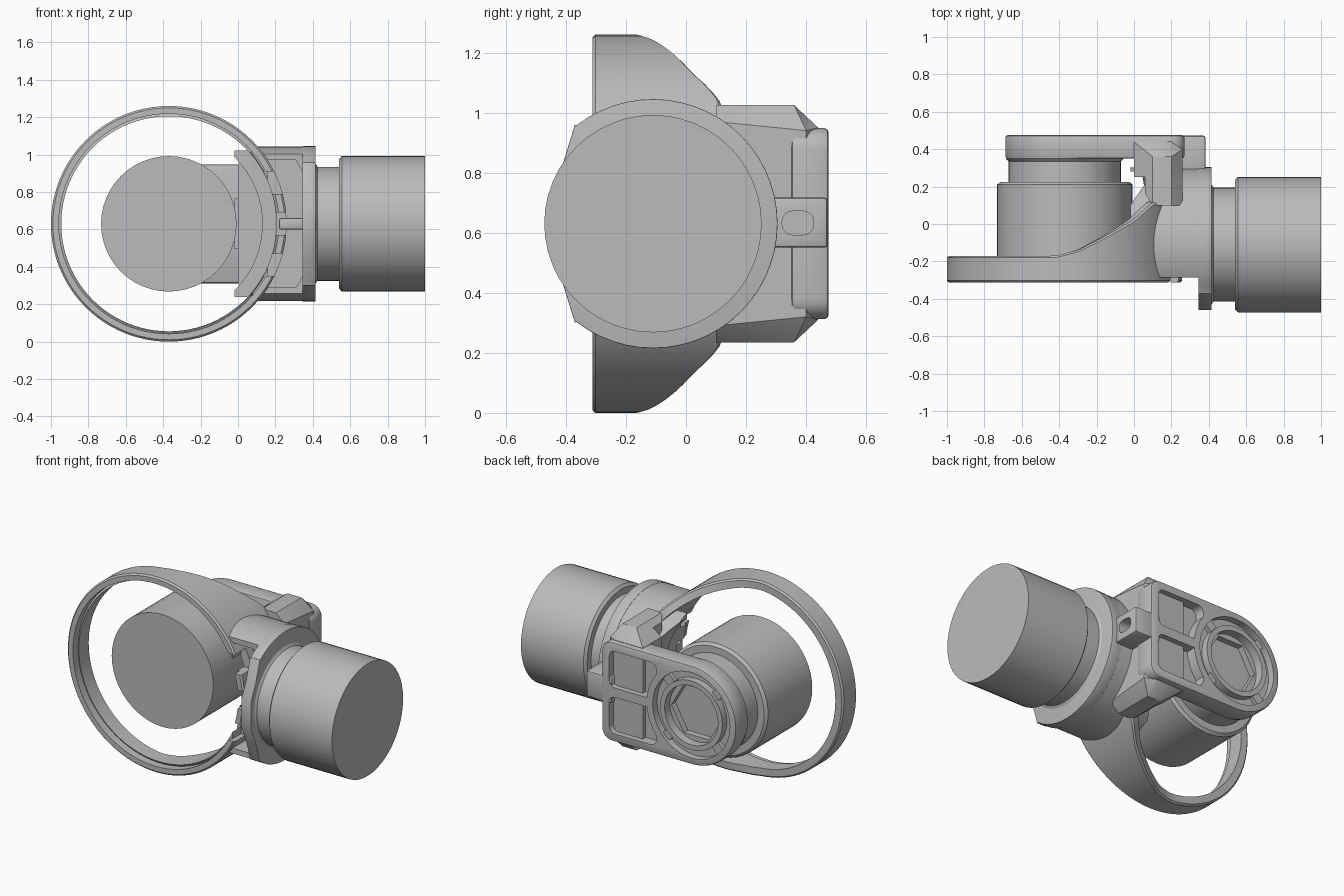
import bpy, bmesh
from math import pi, sin, cos, radians
from mathutils import Matrix, Vector

cube = bpy.data.objects.get("Cube")
if cube:
    bpy.data.objects.remove(cube)

grey = bpy.data.materials.new("plain_grey")
grey.use_nodes = True
grey.diffuse_color = (0.5, 0.5, 0.5, 1)
grey.node_tree.nodes["Principled BSDF"].inputs["Base Color"].default_value = (0.5, 0.5, 0.5, 1)

CX, CY, CZ = -0.37, -0.11, 0.63      # first axis x, second axis y, shared height


def finish(name, bm):
    bmesh.ops.recalc_face_normals(bm, faces=bm.faces)
    me = bpy.data.meshes.new(name)
    bm.to_mesh(me)
    bm.free()
    ob = bpy.data.objects.new(name, me)
    bpy.context.collection.objects.link(ob)
    me.materials.append(grey)
    return ob


def activate(ob):
    bpy.ops.object.select_all(action='DESELECT')
    ob.select_set(True)
    bpy.context.view_layer.objects.active = ob


def smooth(ob, angle=32):
    activate(ob)
    bpy.ops.object.shade_smooth_by_angle(angle=radians(angle))


def apply(ob, kind, **props):
    mod = ob.modifiers.new(kind.lower(), kind)
    for key, value in props.items():
        setattr(mod, key, value)
    activate(ob)
    bpy.ops.object.modifier_apply(modifier=mod.name)


def boolean(ob, cutter, operation='DIFFERENCE'):
    apply(ob, 'BOOLEAN', object=cutter, operation=operation, solver='EXACT')
    bpy.data.objects.remove(cutter)


def bevel(ob, width, segments=2):
    apply(ob, 'BEVEL', width=width, segments=segments, limit_method='ANGLE', angle_limit=radians(40))


def lathe(name, profile, axis, segs=48):
    """Closed turned solid; profile holds (radius, position along axis)."""
    bm = bmesh.new()
    rings = []
    for r, p in profile:
        ring = []
        for i in range(segs):
            a, b = r * cos(2 * pi * i / segs), r * sin(2 * pi * i / segs)
            ring.append(bm.verts.new((CX + a, p, CZ + b) if axis == 'Y' else (p, CY + a, CZ + b)))
        rings.append(ring)
    for low, high in zip(rings, rings[1:]):
        for i in range(segs):
            j = (i + 1) % segs
            bm.faces.new((low[i], low[j], high[j], high[i]))
    bm.faces.new(rings[0])
    bm.faces.new(rings[-1])
    return finish(name, bm)


def prism(name, outline, axis, lo, hi):
    """Extrude an outline: (x, z) along Y or (y, z) along X."""
    bm = bmesh.new()
    put = (lambda u, v, w: (u, w, v)) if axis == 'Y' else (lambda u, v, w: (w, u, v))
    face = bm.faces.new([bm.verts.new(put(u, v, lo)) for u, v in outline])
    new = bmesh.ops.extrude_face_region(bm, geom=[face])["geom"]
    shift = Vector(put(0, 0, hi - lo))
    bmesh.ops.translate(bm, vec=shift, verts=[v for v in new if isinstance(v, bmesh.types.BMVert)])
    return finish(name, bm)


def box(name, x, y, z):
    return prism(name, [(x[0], z[0]), (x[1], z[0]), (x[1], z[1]), (x[0], z[1])], 'Y', *y)


def arc(u, v, r, start, end, n):
    return [(u + r * cos(radians(start + (end - start) * i / n)),
             v + r * sin(radians(start + (end - start) * i / n))) for i in range(n + 1)]


def round_rect(u, v, r):
    pts = []
    for cu, cv, a in ((u[1] - r, v[1] - r, 0), (u[0] + r, v[1] - r, 90),
                      (u[0] + r, v[0] + r, 180), (u[1] - r, v[0] + r, 270)):
        pts += arc(cu, cv, r, a, a + 90, 5)
    return pts


# Two motors, each with a stepped neck
smooth(lathe("rear_mounted_motor", [(0.362, -0.24), (0.362, 0.21), (0.345, 0.225), (0.3, 0.225),
                                    (0.3, 0.335), (0.315, 0.35), (0.315, 0.365)], 'Y'))
smooth(lathe("side_motor", [(0.362, 1.0), (0.362, 0.555), (0.345, 0.54), (0.305, 0.54),
                            (0.305, 0.425), (0.32, 0.415), (0.32, 0.38)], 'X'))

# Guard ring: its wall deepens toward the housing
edge = [(-1.1, -0.17), (-0.42, -0.17), (-0.3, -0.14), (-0.15, -0.065), (0, 0.02), (0.1, 0.11), (0.3, 0.2)]


def back_edge(x):
    for (x0, y0), (x1, y1) in zip(edge, edge[1:]):
        if x <= x1:
            return y0 + (y1 - y0) * (x - x0) / (x1 - x0)


bm = bmesh.new()
segs, loops = 96, []
for i in range(segs):
    a = 2 * pi * i / segs
    yb = back_edge(CX + 0.63 * cos(a))
    section = [(0.62, -0.312), (0.63, -0.302), (0.63, yb - 0.01), (0.62, yb),
               (0.575, yb), (0.575, -0.27), (0.588, -0.26), (0.588, -0.312)]
    loops.append([bm.verts.new((CX + r * cos(a), y, CZ + r * sin(a))) for r, y in section])
for i in range(segs):
    p, q = loops[i], loops[(i + 1) % segs]
    for k in range(len(p)):
        m = (k + 1) % len(p)
        bm.faces.new((p[k], p[m], q[m], q[k]))
ring = finish("guard_ring", bm)
for dz in (-0.22, 0, 0.22):
    boolean(ring, box("notch", (0.1, 0.3), (-0.4, -0.2), (CZ + dz - 0.06, CZ + dz + 0.06)))
smooth(ring)

# Housing: drum behind the side motor, hollowed to clear the other motor
housing = lathe("housing", [(0.413, -0.02), (0.413, 0.37)], 'X', 64)
boolean(housing, box("front_trim", (-0.2, 0.5), (-0.8, -0.285), (0, 1.3)))
boolean(housing, lathe("ring_clearance", [(0.58, -0.7), (0.58, 0.02)], 'Y', 96))
boolean(housing, lathe("motor_clearance", [(0.5, -0.1), (0.5, 0.28)], 'Y', 96))
front_pocket = [(0.16, 0.29), (0.31, 0.29), (0.35, 0.36), (0.35, 0.9), (0.31, 0.97), (0.16, 0.97)]
boolean(housing, prism("front_pocket", front_pocket, 'Y', -0.6, -0.14))
smooth(housing)
rib = box("pocket_rib", (0.22, 0.37), (-0.285, -0.12), (0.6, 0.66))
bevel(rib, 0.01)
smooth(rib)

# Flange seat: round with a flattened front
half = [(-0.37, 0.33), (-0.41, 0.2), (-0.46, 0.09)]
outline = arc(CY, CZ, 0.415, -128, 128, 40)
outline += [(y, CZ + z) for y, z in half] + [(y, CZ - z) for y, z in reversed(half)]
flange = prism("motor_flange", outline, 'X', 0.345, 0.415)
bevel(flange, 0.022, 3)
smooth(flange, 40)

# Gusset block joining the housing and the back plate
bm = bmesh.new()
for s in (-1, 1):
    for x, y, z in ((0.0, 0.25, 0.32), (0.1, 0.1, 0.395), (0.1, 0.36, 0.395), (0.2, 0.1, 0.395),
                    (0.2, 0.36, 0.395), (0.0, 0.44, 0.32), (0.2, 0.44, 0.32), (0.26, 0.1, 0.34),
                    (0.26, 0.4, 0.31)):
        bm.verts.new((x, y, CZ + s * z))
bmesh.ops.convex_hull(bm, input=bm.verts)
gusset = finish("gusset_block", bm)
boolean(gusset, lathe("gusset_clearance", [(0.5, -0.5), (0.5, 0.25)], 'Y', 96))
boolean(gusset, box("gap", (-0.2, 0.06), (-0.2, 0.25), (0, 1.3)))
bevel(gusset, 0.006, 1)
smooth(gusset)

# Back plate with round hub end, pockets and bearing recess
corner = 0.07
shape = arc(CX, CZ, 0.318, 90, 270, 32)
shape += arc(0.27 - corner, CZ - 0.318 + corner, corner, -90, 0, 6)
shape += arc(0.27 - corner, CZ + 0.318 - corner, corner, 0, 90, 6)
plate = prism("back_plate", shape, 'Y', 0.35, 0.475)
bevel(plate, 0.014, 2)
hub = lathe("groove", [(0.275, 0.43), (0.275, 0.6)], 'Y')
boolean(hub, lathe("groove_core", [(0.222, 0.3), (0.222, 0.7)], 'Y'))
boolean(plate, hub)
boolean(plate, lathe("bore", [(0.19, 0.375), (0.19, 0.6)], 'Y'))
for s in (-1, 1):
    z = sorted((CZ + s * 0.03, CZ + s * 0.265))
    pocket = prism("pocket", round_rect((-0.12, 0.215), z, 0.04), 'Y', 0.41, 0.6)
    boolean(pocket, lathe("hub_keep", [(0.318, 0.3), (0.318, 0.7)], 'Y'))
    boolean(plate, pocket)
smooth(plate)

# Small tabs spaced around the hub groove, and a hexagonal socket in the bore
for i in range(4):
    a = pi / 4 + i * pi / 2
    tab = box("hub_tab_%d" % (i + 1), (0.22, 0.28), (0.42, 0.455), (-0.03, 0.03))
    tab.data.transform(Matrix.Translation((CX, 0, CZ)) @ Matrix.Rotation(a, 4, 'Y'))
socket = lathe("bore_socket", [(0.195, 0.37), (0.195, 0.42)], 'Y')
boolean(socket, lathe("socket_hole", [(0.18, 0.38), (0.18, 0.5)], 'Y', 6))
smooth(socket)

# Slotted lug beside the plate
lug = box("slotted_lug", (0.2, 0.382), (0.25, 0.472), (0.55, 0.717))
bevel(lug, 0.012)
boolean(lug, prism("slot", round_rect((0.32, 0.425), (0.593, 0.672), 0.035), 'X', 0.28, 0.5))
smooth(lug)
